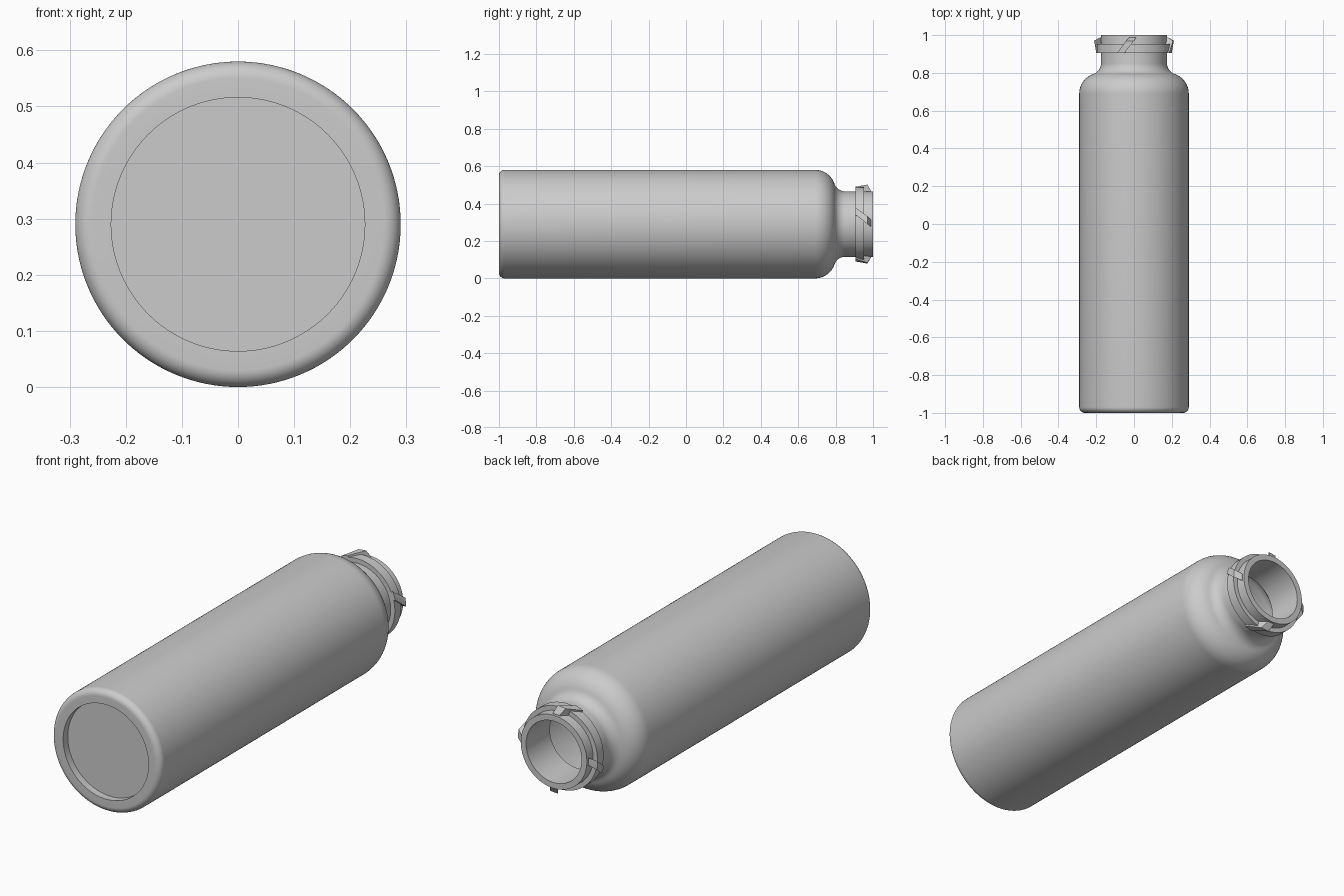
import bpy, bmesh
from math import sin, cos, pi, asin, sqrt

if "Cube" in bpy.data.objects:
    bpy.data.objects.remove(bpy.data.objects["Cube"])

R = 0.29            # body radius, also the height of the axis
NECK = 0.175
BORE = 0.147
WALL = 0.03

grey = bpy.data.materials.new("plain_grey")
grey.use_nodes = True
colour = (0.6, 0.6, 0.6, 1)
grey.diffuse_color = colour
grey.node_tree.nodes["Principled BSDF"].inputs["Base Color"].default_value = colour


def finish(name, bm):
    bmesh.ops.recalc_face_normals(bm, faces=bm.faces)
    mesh = bpy.data.meshes.new(name)
    bm.to_mesh(mesh)
    bm.free()
    mesh.materials.append(grey)
    obj = bpy.data.objects.new(name, mesh)
    bpy.context.collection.objects.link(obj)
    obj.location.z = R
    bpy.ops.object.select_all(action='DESELECT')
    obj.select_set(True)
    bpy.context.view_layer.objects.active = obj
    bpy.ops.object.shade_smooth_by_angle(angle=pi / 6)
    return obj


def arc(y, r, radius, start, end, steps=10):
    """Points (y, r) on an arc; the angle is measured from +y towards outward."""
    angles = [start + (end - start) * i / steps for i in range(steps + 1)]
    return [(y + radius * cos(a), r + radius * sin(a)) for a in angles]


def lathe(name, profile, closed=False, segments=128):
    bm = bmesh.new()
    verts = [bm.verts.new((0, y, r)) for y, r in profile]
    pairs = list(zip(verts, verts[1:]))
    if closed:
        pairs.append((verts[-1], verts[0]))
    edges = [bm.edges.new(p) for p in pairs]
    bmesh.ops.spin(bm, geom=verts + edges, cent=(0, 0, 0), axis=(0, 1, 0),
                   angle=2 * pi, steps=segments)
    bmesh.ops.remove_doubles(bm, verts=bm.verts, dist=1e-5)
    return finish(name, bm)


# Bottle shell: base recess, rounded foot, wall, shoulder, neck, bore, cavity
convex, concave, foot = 0.11, 0.06, 0.03
shoulder_y, shoulder_r = 0.69, R - convex
neck_r = NECK + concave
reach = convex + concave
turn = asin((neck_r - shoulder_r) / reach)
neck_y = shoulder_y + sqrt(reach ** 2 - (neck_r - shoulder_r) ** 2)

profile = [(-0.965, 0), (-0.965, 0.226), (-1, 0.226)]
profile += arc(-1 + foot, R - foot, foot, pi, pi / 2)
profile += arc(shoulder_y, shoulder_r, convex, pi / 2, turn, 16)
profile += arc(neck_y, neck_r, concave, pi + turn, 1.5 * pi)[1:]
profile += [(1, NECK), (1, BORE), (0.82, BORE)]
profile += arc(shoulder_y, shoulder_r, convex - WALL, turn, pi / 2)
profile += [(-0.93, R - WALL), (-0.93, 0)]
lathe("bottle_shell", profile)

# Collar ring round the neck
collar = [(0.905, NECK - 0.01), (0.905, 0.197), (0.952, 0.197), (0.952, NECK - 0.01)]
lathe("neck_collar", collar, closed=True)


# Four slanted locking lugs
def lug(name, centre, steps=4):
    bm = bmesh.new()
    # stations along the axis: position, outer radius, start angle
    stations = [(0.905, 0.206, -0.45), (0.97, 0.211, -0.2), (0.988, 0.18, -0.13)]
    width = 0.2
    rows = []
    for y, outer, start in stations:
        ring = []
        for radius, order in ((outer, range(steps + 1)),
                              (NECK - 0.01, range(steps, -1, -1))):
            for i in order:
                a = centre + start + width * i / steps
                ring.append(bm.verts.new((radius * sin(a), y, radius * cos(a))))
        rows.append(ring)
    count = len(rows[0])
    for low, high in zip(rows, rows[1:]):
        for i in range(count):
            j = (i + 1) % count
            bm.faces.new((low[i], low[j], high[j], high[i]))
    bm.faces.new(rows[0])
    bm.faces.new(rows[-1])
    finish(name, bm)


for i, side in enumerate(("top", "left", "bottom", "right")):
    lug(side + "_lug", i * pi / 2)
